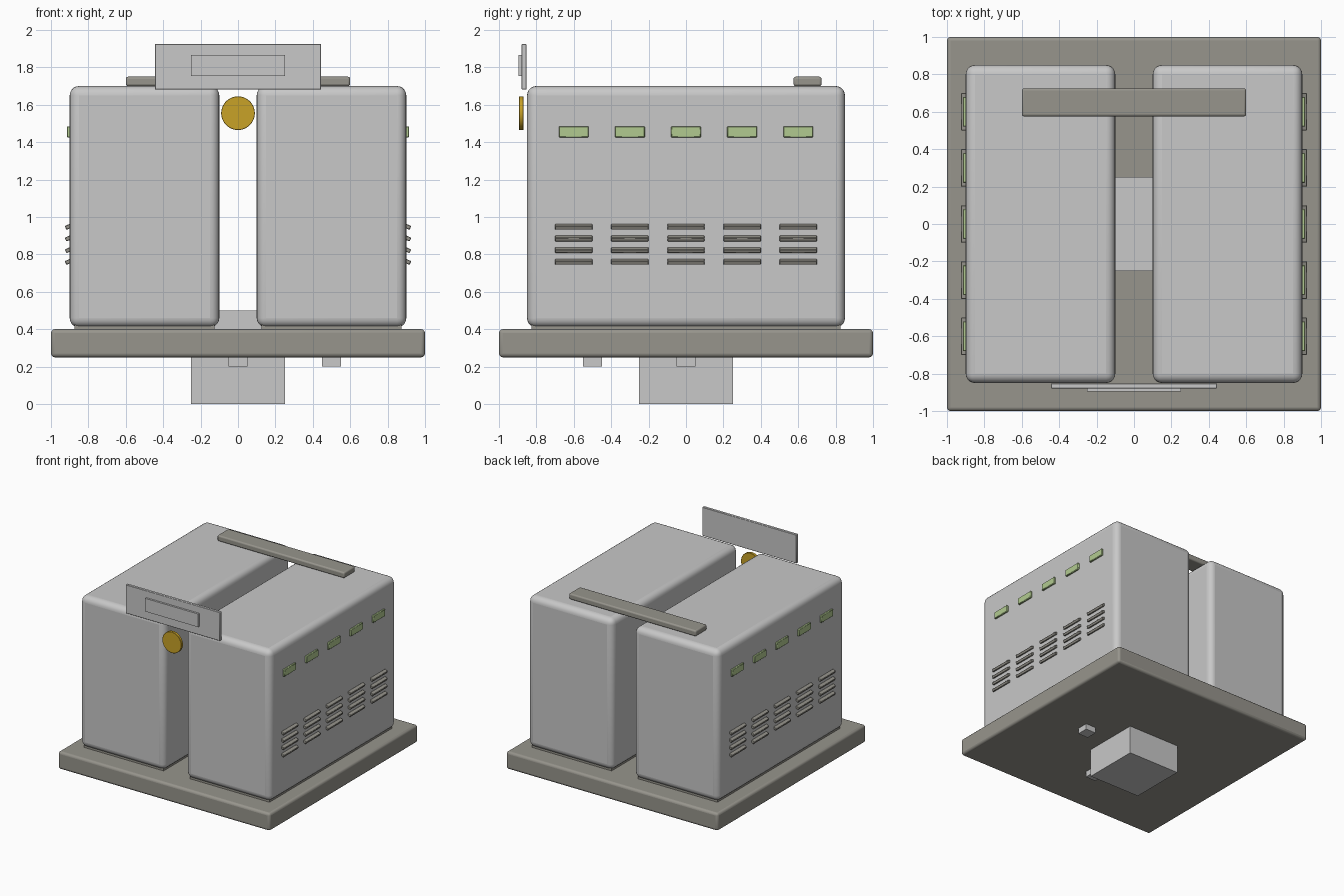
import bpy
from math import radians

default = bpy.data.objects.get("Cube")
if default:
    bpy.data.objects.remove(default, do_unlink=True)


def make_material(name, color):
    mat = bpy.data.materials.new(name)
    mat.use_nodes = True
    mat.diffuse_color = (*color, 1)
    mat.node_tree.nodes["Principled BSDF"].inputs["Base Color"].default_value = (*color, 1)
    return mat


light_grey = make_material("light grey", (0.58, 0.58, 0.58))
trim_grey = make_material("warm grey", (0.31, 0.30, 0.265))
green = make_material("pale green", (0.44, 0.59, 0.28))
gold = make_material("gold", (0.58, 0.36, 0.02))


def finish(obj, name, mat, bevel, segments):
    obj.name = name
    obj.data.materials.append(mat)
    if bevel:
        mod = obj.modifiers.new("Bevel", 'BEVEL')
        mod.width = bevel
        mod.segments = segments
        mod.limit_method = 'ANGLE'
        bpy.ops.object.shade_smooth_by_angle(angle=radians(40))
    return obj


def box(name, center, size, mat, bevel=0, segments=3, tilt=0):
    """Box with its scale applied, optionally rounded and tilted about y."""
    bpy.ops.mesh.primitive_cube_add(size=1, location=center)
    obj = bpy.context.object
    obj.scale = size
    bpy.ops.object.transform_apply(location=False, rotation=False, scale=True)
    obj.rotation_euler.y = tilt
    return finish(obj, name, mat, bevel, segments)


# Base slab, pedestal and the two small feet under it
box("base_slab", (0, 0, 0.325), (2, 2, 0.15), trim_grey, 0.02)
box("pedestal", (0, 0, 0.25), (0.5, 0.5, 0.5), light_grey)
box("front_foot", (0, -0.5, 0.25), (0.1, 0.1, 0.1), light_grey)
box("side_foot", (0.5, 0, 0.25), (0.1, 0.1, 0.1), light_grey)

columns = [-0.6, -0.3, 0, 0.3, 0.6]
for side, label in ((1, "left"), (-1, "right")):
    # Cabinet on a recessed plinth
    box(f"{label}_plinth", (side * 0.5, 0, 0.42), (0.75, 1.65, 0.06), trim_grey)
    box(f"{label}_cabinet", (side * 0.5, 0, 1.055), (0.8, 1.7, 1.29),
        light_grey, 0.05, 5)
    for i, y in enumerate(columns, 1):
        # Window light and its bank of tilted louvres
        box(f"{label}_window_{i}", (side * 0.9, y, 1.455), (0.03, 0.16, 0.06),
            green, 0.004, 1)
        for row in range(4):
            box(f"{label}_louvre_{i}_{row + 1}",
                (side * 0.908, y, 0.76 + row * 0.0625), (0.03, 0.2, 0.022),
                trim_grey, 0.003, 1, side * radians(25))

# Bar joining the cabinet tops
box("top_bar", (0, 0.65, 1.725), (1.2, 0.15, 0.05), trim_grey, 0.012)

# Front sign plate with raised panel
box("sign_plate", (0, -0.866, 1.803), (0.89, 0.025, 0.245), light_grey, 0.003, 1)
box("sign_panel", (0, -0.885, 1.81), (0.5, 0.02, 0.112), light_grey)

# Round medallion
bpy.ops.mesh.primitive_cylinder_add(vertices=48, radius=0.09, depth=0.024,
                                    location=(0, -0.881, 1.555),
                                    rotation=(radians(90), 0, 0))
finish(bpy.context.object, "medallion", gold, 0.002, 1)
